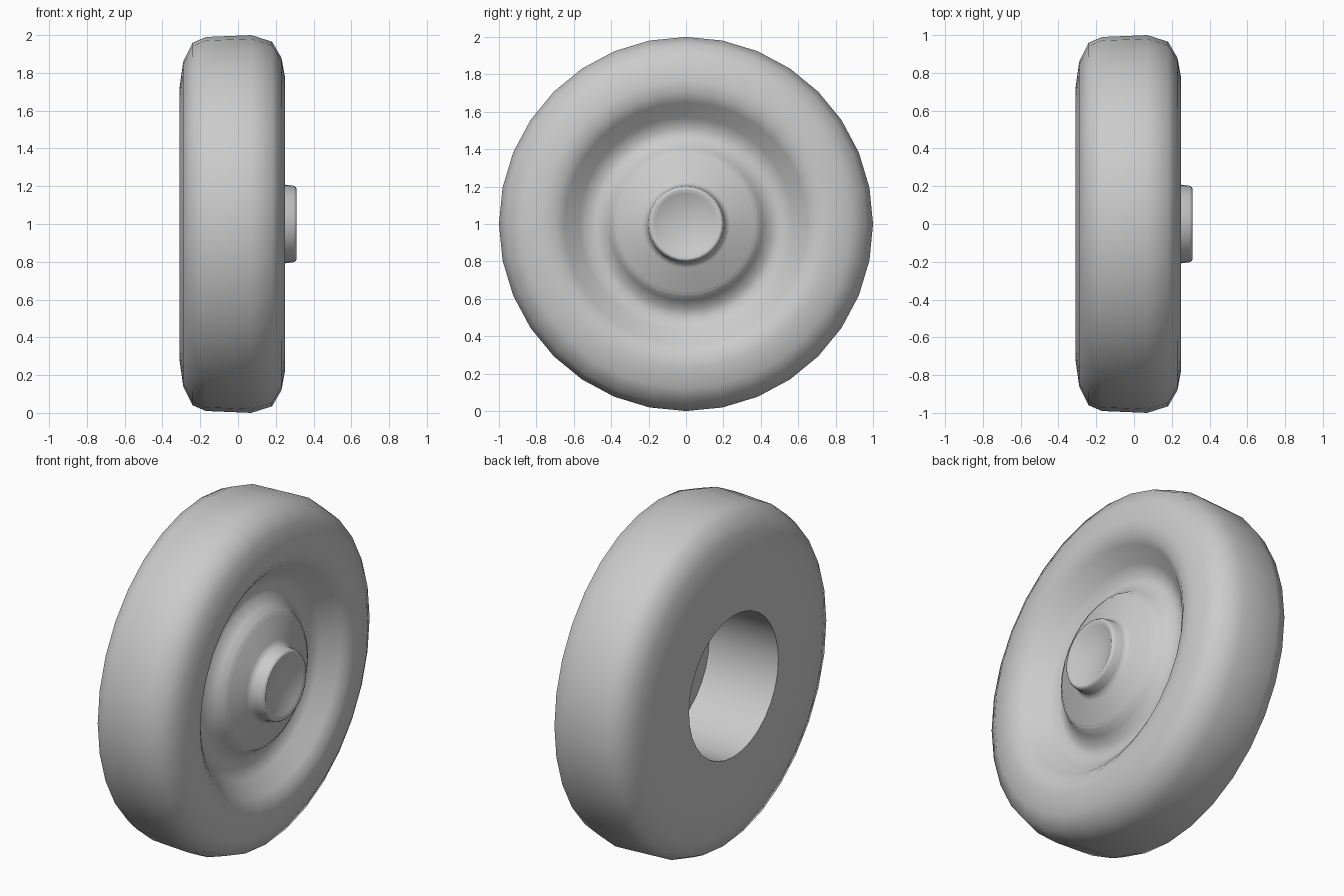
import bpy, bmesh, math

if "Cube" in bpy.data.objects:
    bpy.data.objects.remove(bpy.data.objects["Cube"])

SEGMENTS = 32


def lathe(name, profile):
    """Spin an (x, radius) profile around the wheel axle at z = 1."""
    bm = bmesh.new()
    rings = []
    for x, r in profile:
        if r == 0:
            rings.append([bm.verts.new((x, 0, 1))] * SEGMENTS)
            continue
        ring = []
        for i in range(SEGMENTS):
            a = 2 * math.pi * i / SEGMENTS
            ring.append(bm.verts.new((x, r * math.sin(a), 1 + r * math.cos(a))))
        rings.append(ring)
    for a, b in zip(rings, rings[1:]):
        for i in range(SEGMENTS):
            j = (i + 1) % SEGMENTS
            corners = list(dict.fromkeys((a[i], a[j], b[j], b[i])))
            bm.faces.new(corners)
    bmesh.ops.recalc_face_normals(bm, faces=bm.faces)
    mesh = bpy.data.meshes.new(name)
    bm.to_mesh(mesh)
    bm.free()
    obj = bpy.data.objects.new(name, mesh)
    bpy.context.collection.objects.link(obj)
    bpy.ops.object.select_all(action='DESELECT')
    obj.select_set(True)
    bpy.context.view_layer.objects.active = obj
    bpy.ops.object.shade_smooth_by_angle(angle=math.radians(50))
    return obj


# Tyre with blind bore at the back, rounded tread and dished outer face
lathe("tyre", [
    (0.14, 0), (0.14, 0.415), (-0.31, 0.415), (-0.31, 0.72),
    (-0.29, 0.86), (-0.24, 0.96), (-0.17, 0.99), (0.07, 1.0),
    (0.18, 0.965), (0.23, 0.88), (0.25, 0.77), (0.245, 0.70),
    (0.21, 0.65), (0.13, 0.57), (0.095, 0.51), (0.105, 0.46),
    (0.145, 0.41), (0.185, 0.385), (0.19, 0.37), (0.19, 0),
])

# Hub plate with raised, hollowed axle cap
lathe("hub_cap", [
    (0.16, 0), (0.16, 0.36), (0.185, 0.38), (0.197, 0.365),
    (0.22, 0.235), (0.235, 0.215), (0.25, 0.208), (0.295, 0.202), (0.308, 0.193),
    (0.31, 0.185), (0.30, 0.165), (0.28, 0.09), (0.27, 0),
])
